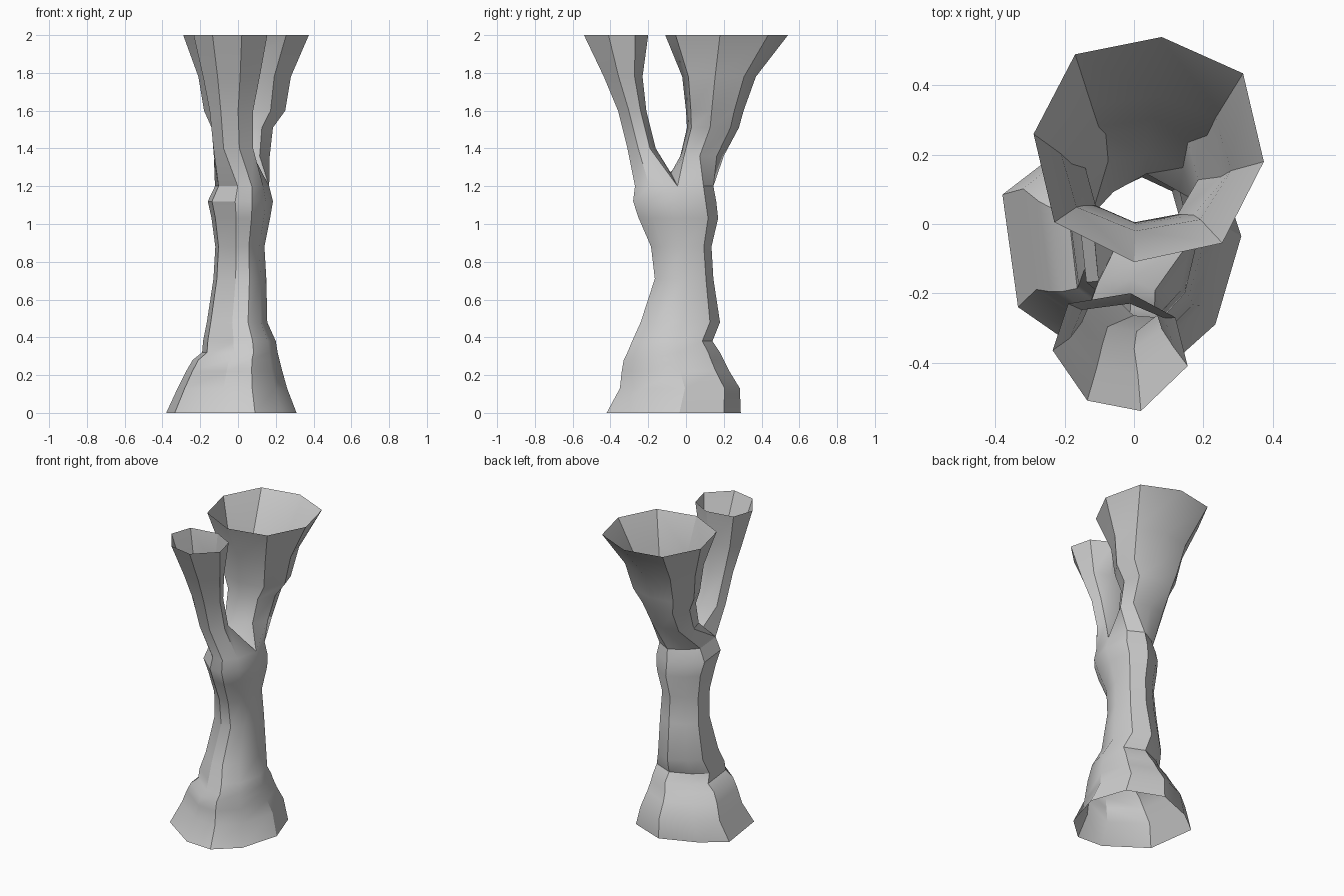
import bpy
import bmesh
import math

cube = bpy.data.objects.get("Cube")
if cube:
    bpy.data.objects.remove(cube, do_unlink=True)

# Outlines, counter-clockwise from above, each starting at a side of the fork
FOOT = [(-.335, -.24), (-.09, -.41), (.09, -.42), (.235, -.29), (.31, -.035),
        (.23, .2), (0, .29), (-.23, .2), (-.38, .085)]
FRONT_RIM = [(-.235, -.365), (-.135, -.51), (.02, -.54), (.155, -.41),
             (.12, -.27), (-.01, -.2), (-.19, -.23)]
BACK_RIM = [(.255, -.055), (.375, .18), (.315, .435), (.08, .54),
            (-.17, .49), (-.29, .26), (-.23, .005), (0, -.11)]

# Ring sizes: height, x range, y range
TRUNK = [(0, -.38, .31, -.42, .29), (.13, -.32, .26, -.35, .285),
         (.22, -.275, .235, -.34, .23), (.28, -.24, .22, -.33, .2),
         (.32, -.19, .21, -.31, .18), (.38, -.185, .2, -.285, .14),
         (.48, -.165, .155, -.24, .18), (.71, -.13, .15, -.165, .145),
         (.88, -.12, .14, -.185, .135), (1.03, -.14, .17, -.25, .17),
         (1.12, -.16, .185, -.28, .16), (1.2, -.122, .165, -.27, .145)]
FRONT_BRANCH = [(1.4, -.13, .08, -.31, -.16), (1.6, -.15, .08, -.36, -.21),
                (1.78, -.185, .115, -.435, -.23), (2, -.235, .155, -.54, -.2)]
BACK_BRANCH = [(1.36, -.128, .168, -.03, .2), (1.51, -.14, .185, .005, .28),
               (1.6, -.18, .25, 0, .305), (1.78, -.21, .28, -.02, .37),
               (2, -.29, .375, -.11, .54)]

bm = bmesh.new()


def ring(outline, size):
    """Stretch an outline to fill the given ranges at one height."""
    z, x0, x1, y0, y1 = size
    xs, ys = zip(*outline)

    def fit(v, values, low, high):
        a, b = min(values), max(values)
        return low + (v - a) / (b - a) * (high - low)

    return [bm.verts.new((fit(x, xs, x0, x1), fit(y, ys, y0, y1), z))
            for x, y in outline]


def bridge(lower, upper):
    n = len(lower)
    for i in range(n):
        j = (i + 1) % n
        bm.faces.new((lower[i], lower[j], upper[j], upper[i]))


def grow(start, outline, sizes):
    """Extend a tube from a starting loop through all ring sizes."""
    loop = start
    for size in sizes:
        new = ring(outline, size)
        bridge(loop, new)
        loop = new
    return loop


# Flared trunk, open underneath
top = grow(ring(FOOT, TRUNK[0]), FOOT, TRUNK[1:])

# Fork: a saddle edge splits the trunk loop into two branch loops
saddle_left = bm.verts.new((.06, -.08, 1.27))
saddle_right = bm.verts.new((-.06, -.08, 1.27))
front_loop = top[:5] + [saddle_left, saddle_right]
back_loop = top[4:] + [top[0], saddle_right, saddle_left]

# Two hollow branches with open rims
grow(front_loop, FRONT_RIM, FRONT_BRANCH)
grow(back_loop, BACK_RIM, BACK_BRANCH)

mesh = bpy.data.meshes.new("forked_trunk")
bm.to_mesh(mesh)
bm.free()
trunk = bpy.data.objects.new("forked_trunk", mesh)
bpy.context.collection.objects.link(trunk)

# Plain grey
grey = bpy.data.materials.new("plain_grey")
grey.use_nodes = True
colour = (.6, .6, .6, 1)
grey.diffuse_color = colour
grey.node_tree.nodes["Principled BSDF"].inputs["Base Color"].default_value = colour
mesh.materials.append(grey)

# Smooth surface with sharp creases kept
bpy.ops.object.select_all(action='DESELECT')
trunk.select_set(True)
bpy.context.view_layer.objects.active = trunk
bpy.ops.object.shade_smooth_by_angle(angle=math.radians(32))
